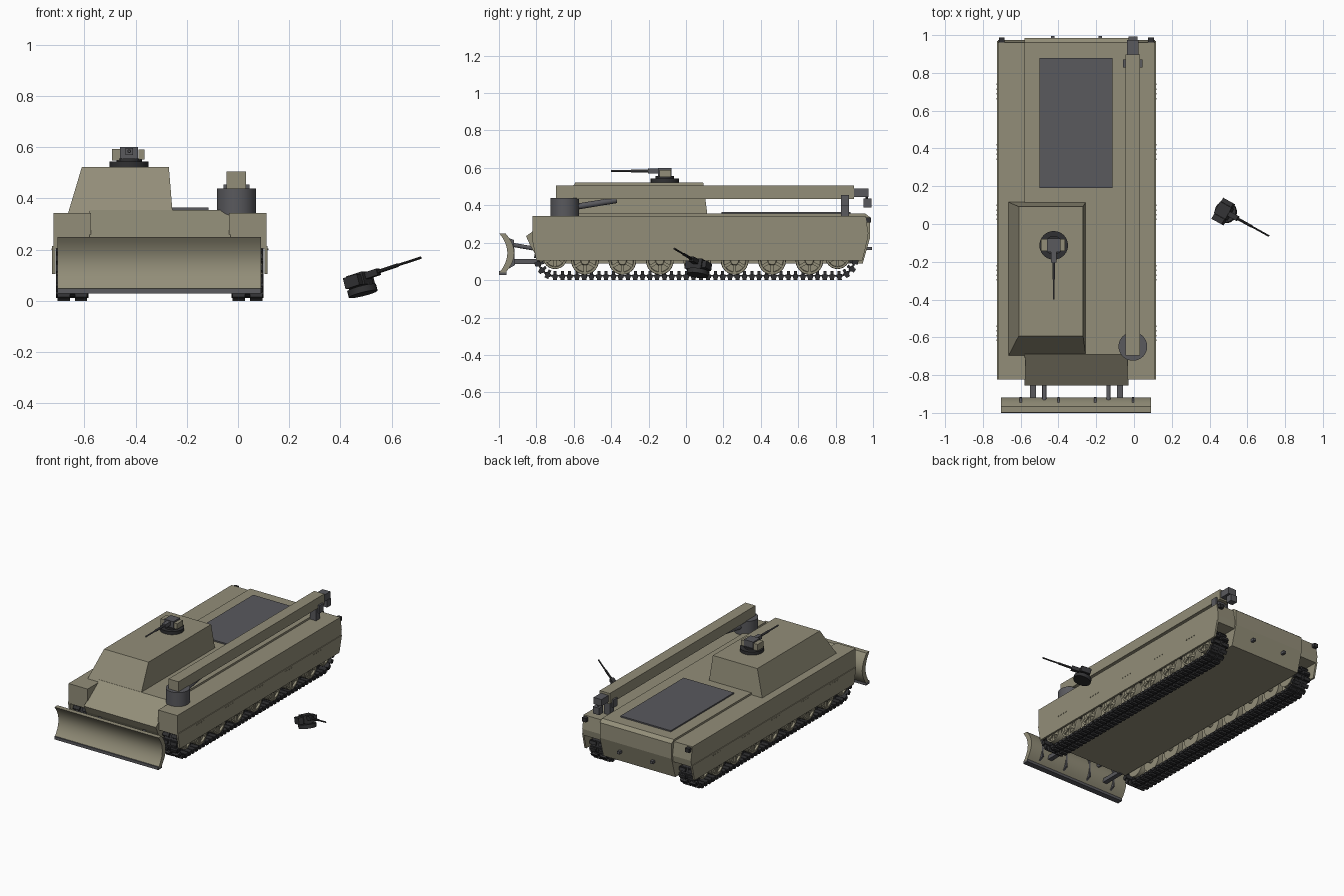
import bpy, bmesh, math
from mathutils import Matrix, Vector

if "Cube" in bpy.data.objects:
    bpy.data.objects.remove(bpy.data.objects["Cube"])

CX = -0.305            # centre line of the vehicle


def material(name, rgb):
    m = bpy.data.materials.new(name)
    m.diffuse_color = (*rgb, 1)
    m.use_nodes = True
    m.node_tree.nodes["Principled BSDF"].inputs["Base Color"].default_value = m.diffuse_color
    return m


KHAKI = material("khaki paint", (0.29, 0.27, 0.19))
GREY = material("dark grey metal", (0.10, 0.10, 0.11))
BLACK = material("track black", (0.03, 0.03, 0.032))


def finish(name, bm, mat, smooth=False, matrix=None):
    bmesh.ops.recalc_face_normals(bm, faces=bm.faces)
    me = bpy.data.meshes.new(name)
    bm.to_mesh(me)
    bm.free()
    me.materials.append(mat)
    if smooth:
        me.shade_smooth()
        me.set_sharp_from_angle(angle=math.radians(35))
    ob = bpy.data.objects.new(name, me)
    bpy.context.collection.objects.link(ob)
    if matrix:
        ob.matrix_world = matrix
    return ob


def add_box(bm, x, y, z, matrix=Matrix()):
    size = Matrix.Diagonal((x[1] - x[0], y[1] - y[0], z[1] - z[0], 1))
    mid = Matrix.Translation((sum(x) / 2, sum(y) / 2, sum(z) / 2))
    bmesh.ops.create_cube(bm, size=1, matrix=matrix @ mid @ size)


def box(name, x, y, z, mat, matrix=None):
    bm = bmesh.new()
    add_box(bm, x, y, z)
    return finish(name, bm, mat, matrix=matrix)


def add_rod(bm, a, b, r, seg=16, r2=None):
    a, b = Vector(a), Vector(b)
    d = b - a
    m = Matrix.Translation((a + b) / 2) @ d.to_track_quat('Z', 'Y').to_matrix().to_4x4()
    bmesh.ops.create_cone(bm, cap_ends=True, segments=seg, radius1=r,
                          radius2=r if r2 is None else r2, depth=d.length, matrix=m)


def rod(name, a, b, r, mat, seg=16, matrix=None):
    bm = bmesh.new()
    add_rod(bm, a, b, r, seg)
    return finish(name, bm, mat, True, matrix)


def prism(name, pts, x0, x1, mat, smooth=False):
    # extrude a side profile of (y, z) points across the width
    bm = bmesh.new()
    f = bm.faces.new([bm.verts.new((x0, y, z)) for y, z in pts])
    new = bmesh.ops.extrude_face_region(bm, geom=[f])["geom"]
    bmesh.ops.translate(bm, vec=(x1 - x0, 0, 0),
                        verts=[v for v in new if isinstance(v, bmesh.types.BMVert)])
    return finish(name, bm, mat, smooth)


# Hull tub with sloped nose and tail
prism("hull", [(-0.69, 0.355), (0.96, 0.355), (0.985, 0.335), (0.985, 0.23), (0.945, 0.09),
               (-0.78, 0.09), (-0.835, 0.19), (-0.855, 0.235)], -0.58, -0.03, KHAKI)

# Turret superstructure: tapered box
bm = bmesh.new()
low = [(-0.665, -0.698), (-0.255, -0.698), (-0.255, 0.116), (-0.665, 0.116)]
top = [(-0.61, -0.592), (-0.27, -0.592), (-0.27, 0.092), (-0.61, 0.092)]
vl = [bm.verts.new((x, y, 0.338)) for x, y in low]
vt = [bm.verts.new((x, y, 0.522)) for x, y in top]
bm.faces.new(vl)
bm.faces.new(vt)
for i in range(4):
    j = (i + 1) % 4
    bm.faces.new((vl[i], vl[j], vt[j], vt[i]))
finish("superstructure", bm, KHAKI)

# Engine deck grille
box("engine_grille", (-0.50, -0.115), (0.19, 0.88), (0.35, 0.364), GREY)


def track_frame(s, half, r, yc, zc):
    # position and heading on a stadium-shaped loop
    arc = math.pi * r
    if s < 2 * half:
        return Matrix.Translation((0, yc - half + s, zc - r))
    s -= 2 * half
    if s < arc:
        return Matrix.Translation((0, yc + half, zc)) @ Matrix.Rotation(s / r, 4, 'X') @ Matrix.Translation((0, 0, -r))
    s -= arc
    if s < 2 * half:
        return Matrix.Translation((0, yc + half - s, zc + r)) @ Matrix.Rotation(math.pi, 4, 'X')
    s -= 2 * half
    return (Matrix.Translation((0, yc - half, zc)) @ Matrix.Rotation(math.pi + s / r, 4, 'X')
            @ Matrix.Translation((0, 0, -r)))


def wheel(name, x, side, y, z, r):
    bm = bmesh.new()
    o = side
    for a, b in ((-0.05, -0.012), (0.012, 0.045)):           # paired discs
        add_rod(bm, (x + o * a, y, z), (x + o * b, y, z), r, 24)
    add_rod(bm, (x + o * 0.04, y, z), (x + o * 0.062, y, z), r * 0.36, 16, r * 0.28)
    add_rod(bm, (x - o * 0.07, y, z), (x + o * 0.03, y, z), r * 0.25, 12)
    # raised rim with open middle
    n = 24
    rings = []
    for rr, xx in ((r, 0.045), (r * 0.98, 0.058), (r * 0.82, 0.058), (r * 0.78, 0.044)):
        rings.append([bm.verts.new((x + o * xx, y + rr * math.cos(2 * math.pi * k / n),
                                    z + rr * math.sin(2 * math.pi * k / n))) for k in range(n)])
    for p, q in zip(rings, rings[1:]):
        for k in range(n):
            bm.faces.new((p[k], p[(k + 1) % n], q[(k + 1) % n], q[k]))
    # spokes
    for k in range(6):
        m = Matrix.Translation((x, y, z)) @ Matrix.Rotation(k * math.pi / 3, 4, 'X')
        xs = sorted((o * 0.04, o * 0.054))
        add_box(bm, xs, (-0.008, 0.008), (r * 0.3, r * 0.84), m)
    finish(name, bm, KHAKI, True)


for side, tag in ((-1, "left"), (1, "right")):
    def span(a, b):
        return sorted((CX + side * a, CX + side * b))
    # Upper side box and skirt
    a, b = span(0.27, 0.416)
    prism(tag + "_sponson", [(-0.822, 0.342), (0.96, 0.342), (0.975, 0.25), (0.968, 0.205),
                             (-0.822, 0.205)], a, b, KHAKI)
    a, b = span(0.408, 0.421)
    prism(tag + "_skirt", [(-0.822, 0.215), (0.97, 0.215), (0.943, 0.105), (-0.80, 0.105)], a, b, KHAKI)
    bm = bmesh.new()
    for k in range(5):
        for j in range(4):
            y = -0.62 + k * 0.32 + j * 0.025
            add_box(bm, span(0.415, 0.424), (y, y + 0.008), (0.198, 0.204))
    finish(tag + "_skirt_bolts", bm, KHAKI)
    # Track links
    tx, half, r = CX + side * 0.342, 0.755, 0.09
    total, n = 4 * half + 2 * math.pi * r, 92
    bm = bmesh.new()
    for i in range(n):
        m = Matrix.Translation((tx, 0, 0)) @ track_frame(i * total / n, half, r, 0.055, 0.112)
        add_box(bm, (-0.05, 0.05), (-0.021, 0.021), (-0.004, 0.006), m)
        add_box(bm, (-0.063, 0.063), (-0.014, 0.014), (-0.010, 0.009), m)
        for px in (-0.034, 0.034):
            add_box(bm, (px - 0.024, px + 0.024), (-0.011, 0.011), (-0.022, -0.008), m)
        add_box(bm, (-0.007, 0.007), (-0.008, 0.008), (0.006, 0.026), m)
    finish(tag + "_track", bm, BLACK)
    # Road wheels, idler and sprocket
    for k in range(7):
        wheel(f"{tag}_road_wheel_{k + 1}", tx, side, -0.54 + 0.2 * k, 0.103, 0.074)
    wheel(tag + "_idler", tx, side, -0.70, 0.125, 0.066)
    wheel(tag + "_sprocket", tx, side, 0.81, 0.125, 0.066)
    # Rear lamp and tow hook
    box(tag + "_rear_lamp", span(0.38, 0.41), (0.96, 0.988), (0.308, 0.335), BLACK)
    box(tag + "_tow_hook", span(0.117, 0.135), (0.955, 0.995), (0.16, 0.178), GREY)
    # Blade push arms and lift rams
    box(tag + "_push_arm", span(0.214, 0.246), (-0.93, -0.77), (0.085, 0.112), GREY)
    rod(tag + "_lift_ram", (CX + side * 0.17, -0.935, 0.19), (CX + side * 0.17, -0.82, 0.17), 0.011, GREY)

# Dozer blade: curved profile with a dark cutting edge
front, back = [], []
for k in range(11):
    t = k / 10 * 2 - 1
    z = 0.145 + 0.105 * t
    front.append((-0.955 - 0.043 * t * t, z))
    back.append((-0.918 - 0.047 * t * t, z))
prism("dozer_blade", front + back[::-1], -0.705, 0.09, KHAKI, True)
box("cutting_edge", (-0.705, 0.09), (-1.0, -0.96), (0.028, 0.048), GREY)
for i, x in enumerate((-0.60, -0.40, -0.205, -0.005)):
    prism(f"blade_rib_{i + 1}", [(-0.95, 0.225), (-0.92, 0.215), (-0.915, 0.08), (-0.95, 0.06)],
          x - 0.006, x + 0.006, GREY)

# Crane: pivot, boom, ram, rest and hook block
rod("crane_pivot", (-0.006, -0.648, 0.335), (-0.006, -0.648, 0.438), 0.076, GREY, 32)
box("crane_boom", (-0.045, 0.032), (-0.695, 0.897), (0.433, 0.506), KHAKI)
rod("crane_ram", (-0.006, -0.60, 0.39), (-0.006, -0.37, 0.428), 0.016, GREY)
box("boom_rest", (-0.03, 0.018), (0.828, 0.872), (0.335, 0.434), GREY)
for i, x in enumerate((-0.051, 0.038)):
    box(f"boom_rest_cheek_{i + 1}", (x - 0.006, x + 0.006), (0.828, 0.872), (0.40, 0.455), GREY)
box("boom_tip", (-0.036, 0.024), (0.897, 0.975), (0.445, 0.491), GREY)
rod("hook_cable", (-0.006, 0.967, 0.46), (-0.006, 0.967, 0.42), 0.006, BLACK, 8)
box("hook_block", (-0.03, 0.018), (0.948, 0.992), (0.388, 0.436), GREY)


def gun(tag, matrix, r, ring, body, sides):
    # ring mount, receiver, side boxes and barrel, pointing along -y
    rod(tag + "_ring", (0, 0, -0.004), (0, 0, 0.022), r, ring, 24, matrix)
    rod(tag + "_pedestal", (0, 0, 0.02), (0, 0, 0.034), r * 0.65, ring, 16, matrix)
    box(tag + "_receiver", (-0.035, 0.035), (-0.036, 0.036), (0.026, 0.078), body, matrix)
    box(tag + "_ammo_box", (-0.068, -0.036), (-0.03, 0.034), (0.026, 0.07), sides, matrix)
    box(tag + "_sight", (0.036, 0.06), (-0.03, 0.034), (0.03, 0.068), sides, matrix)
    box(tag + "_shroud", (-0.014, 0.014), (-0.09, -0.03), (0.048, 0.074), body, matrix)
    rod(tag + "_sleeve", (0, -0.085, 0.062), (0, -0.18, 0.062), 0.0075, body, 10, matrix)
    rod(tag + "_barrel", (0, -0.17, 0.062), (0, -0.287, 0.062), 0.005, body, 10, matrix)


gun("roof_gun", Matrix.Translation((-0.425, -0.113, 0.522)), 0.076, BLACK, GREY, KHAKI)
loose = (Matrix.Translation((0.488, 0.062, 0.03)) @ Matrix.Rotation(math.radians(61), 4, 'Z')
         @ Matrix.Rotation(math.radians(-16), 4, 'X'))
gun("side_gun", loose, 0.058, BLACK, BLACK, BLACK)
